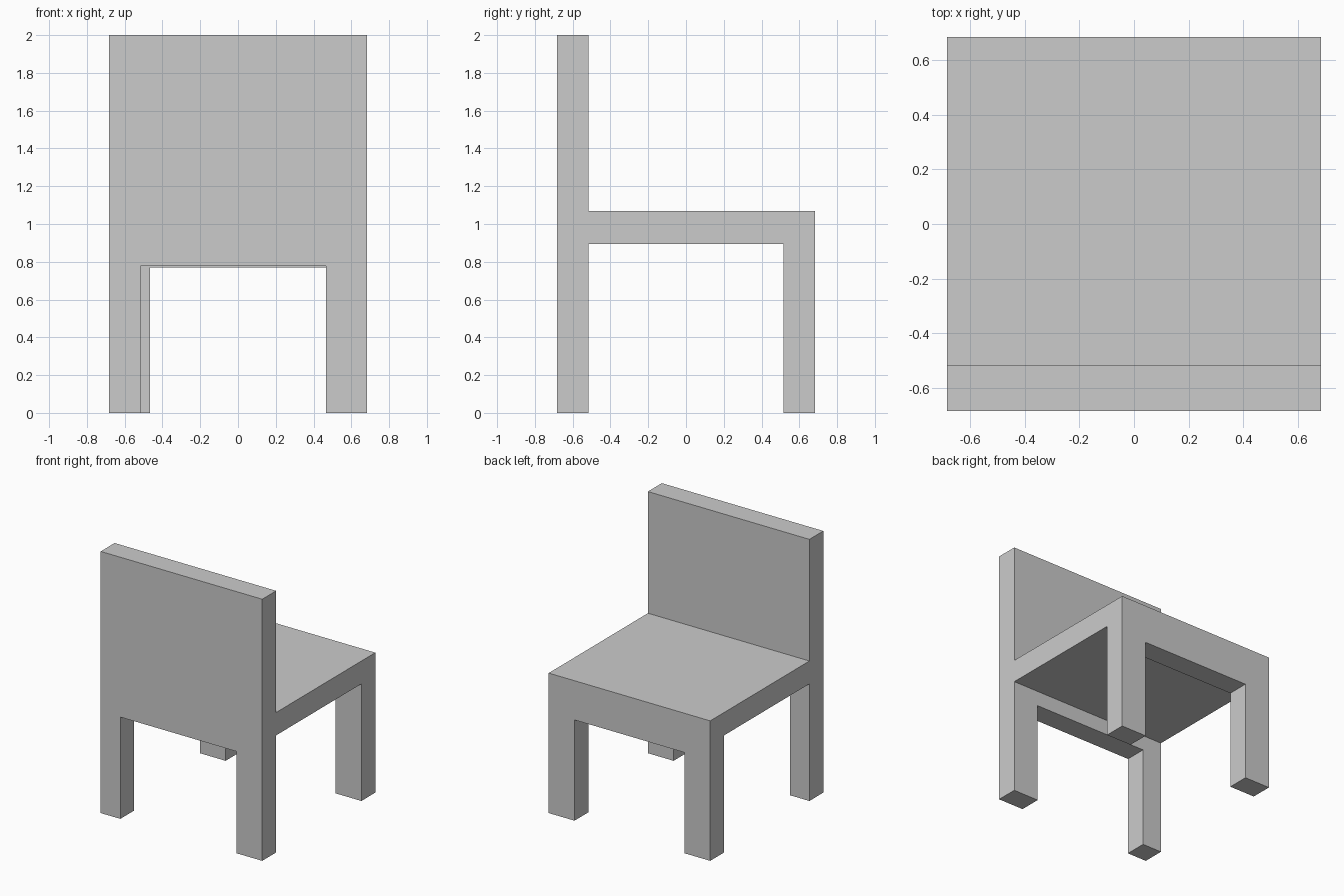
import bpy
import bmesh

if "Cube" in bpy.data.objects:
    bpy.data.objects.remove(bpy.data.objects["Cube"])

W = 0.683       # half width and half depth
INNER = 0.515   # inner face of the front and back panels


def extrude_profile(name, points, y0, y1):
    """Extrude an x-z outline from y0 to y1."""
    bm = bmesh.new()
    face = bm.faces.new([bm.verts.new((x, y0, z)) for x, z in points])
    ext = bmesh.ops.extrude_face_region(bm, geom=[face])
    verts = [v for v in ext["geom"] if isinstance(v, bmesh.types.BMVert)]
    bmesh.ops.translate(bm, verts=verts, vec=(0, y1 - y0, 0))
    bmesh.ops.recalc_face_normals(bm, faces=bm.faces)
    mesh = bpy.data.meshes.new(name)
    bm.to_mesh(mesh)
    bm.free()
    obj = bpy.data.objects.new(name, mesh)
    bpy.context.collection.objects.link(obj)
    return obj


def arch(left, right, opening, top):
    """Panel outline with two legs and an opening between them."""
    return [(-W, 0), (left, 0), (left, opening), (right, opening),
            (right, 0), (W, 0), (W, top), (-W, top)]


# Tall backrest with its pair of legs (left leg is slimmer)
extrude_profile("backrest_and_legs", arch(-0.517, 0.465, 0.778, 2.0), -W, -INNER)

# Apron with the other pair of legs
extrude_profile("apron_and_legs", arch(-0.465, 0.465, 0.77, 1.07), INNER, W)

# Seat slab between the two panels
extrude_profile("seat", [(-W, 0.895), (W, 0.895), (W, 1.07), (-W, 1.07)], -INNER, INNER)
